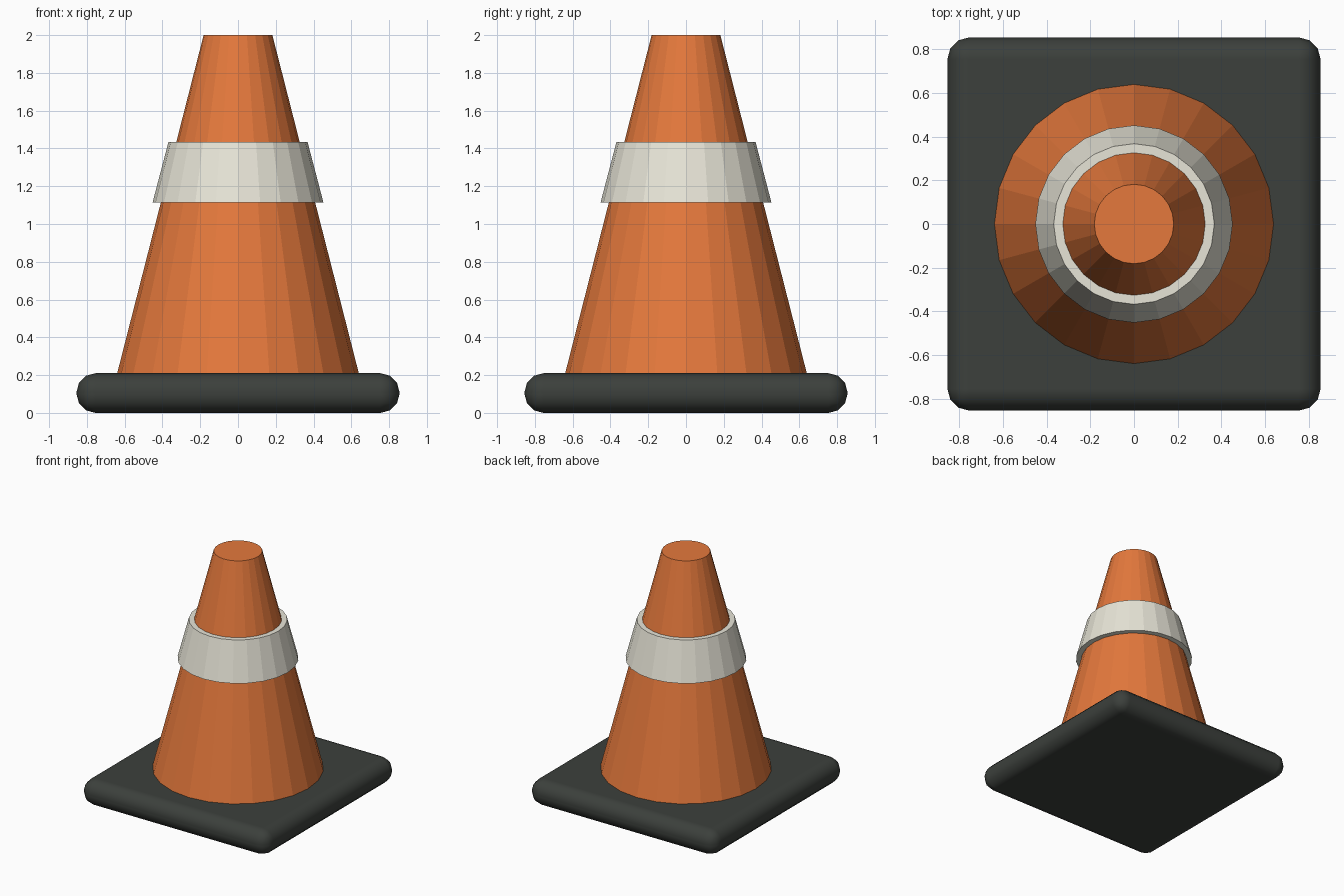
import bpy

if "Cube" in bpy.data.objects:
    bpy.data.objects.remove(bpy.data.objects["Cube"])

SIDES = 24


def paint(obj, name, rgb):
    mat = bpy.data.materials.get(name) or bpy.data.materials.new(name)
    mat.diffuse_color = (*rgb, 1.0)
    mat.use_nodes = True
    mat.node_tree.nodes["Principled BSDF"].inputs["Base Color"].default_value = mat.diffuse_color
    obj.data.materials.append(mat)


def frustum(name, r_low, r_high, z_low, z_high):
    bpy.ops.mesh.primitive_cone_add(
        vertices=SIDES, radius1=r_low, radius2=r_high,
        depth=z_high - z_low, location=(0, 0, (z_low + z_high) / 2))
    obj = bpy.context.object
    obj.name = name
    return obj


# Rounded square rubber base
bpy.ops.mesh.primitive_cube_add(size=1, location=(0, 0, 0.105))
base = bpy.context.object
base.name = "base"
base.scale = (1.71, 1.71, 0.21)
bpy.ops.object.transform_apply(location=False, rotation=False, scale=True)
bevel = base.modifiers.new("rounded_edges", 'BEVEL')
bevel.width = 0.1
bevel.segments = 3
bevel.harden_normals = True
bpy.ops.object.shade_smooth()
paint(base, "dark_rubber", (0.045, 0.051, 0.045))

# Faceted orange body, flat on top
body = frustum("cone_body", 0.64, 0.182, 0.208, 2.0)
paint(body, "orange", (0.78, 0.19, 0.045))

# Raised reflective band
band = frustum("reflective_band", 0.452, 0.368, 1.115, 1.435)
paint(band, "off_white", (0.80, 0.78, 0.68))
